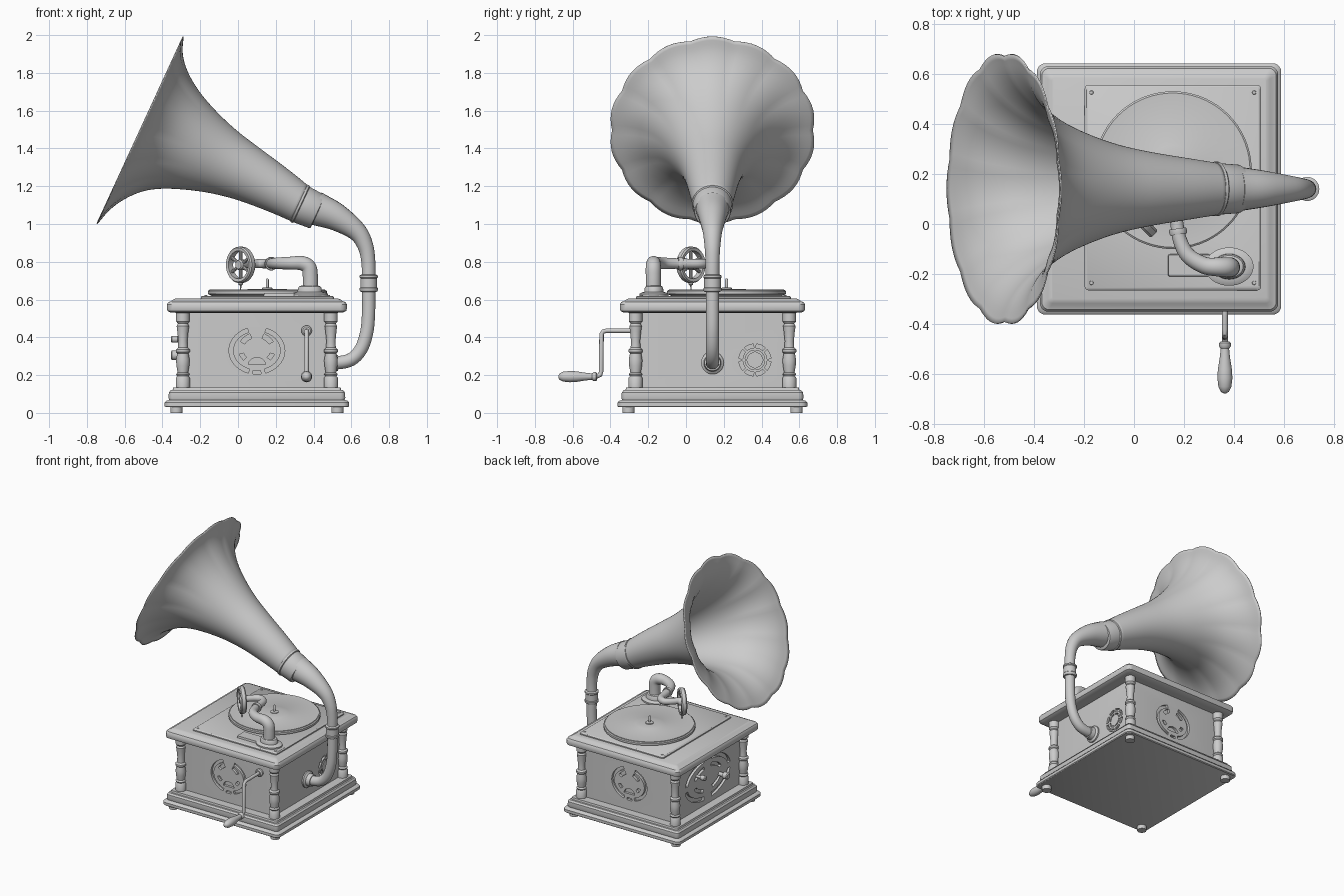
import bpy, bmesh
from math import sin, cos, pi, radians
from mathutils import Vector as V

if "Cube" in bpy.data.objects:
    bpy.data.objects.remove(bpy.data.objects["Cube"])

CX, CY = 0.1, 0.14          # cabinet centre
HX, HY = 0.488, 0.502       # cabinet half sizes at the widest moulding
Z = V((0, 0, 1))


def finish(name, bm):
    bmesh.ops.recalc_face_normals(bm, faces=bm.faces)
    me = bpy.data.meshes.new(name)
    bm.to_mesh(me)
    bm.free()
    ob = bpy.data.objects.new(name, me)
    bpy.context.collection.objects.link(ob)
    return ob


def loft(name, rings, cap=True, closed=False):
    bm = bmesh.new()
    vs = [[bm.verts.new(p) for p in r] for r in rings]
    n = len(vs[0])
    for a, b in list(zip(vs, vs[1:])) + ([(vs[-1], vs[0])] if closed else []):
        for i in range(n):
            j = (i + 1) % n
            bm.faces.new((a[i], a[j], b[j], b[i]))
    if cap and not closed:
        bm.faces.new(vs[0])
        bm.faces.new(vs[-1])
    return finish(name, bm)


def basis(axis):
    axis = V(axis).normalized()
    u = axis.orthogonal().normalized()
    return axis, u, axis.cross(u)


def circle(c, u, v, r, seg):
    return [c + (u * cos(2 * pi * i / seg) + v * sin(2 * pi * i / seg)) * r for i in range(seg)]


def lathe(name, prof, origin, axis=(0, 0, 1), seg=32, closed=False):
    a, u, v = basis(axis)
    return loft(name, [circle(V(origin) + a * t, u, v, r, seg) for r, t in prof], closed=closed)


def spline(pts, n):
    pts = [V(p) for p in pts]
    q = [2 * pts[0] - pts[1]] + pts + [2 * pts[-1] - pts[-2]]
    out = []
    for i in range(1, len(q) - 2):
        a, b, c, d = q[i - 1:i + 3]
        for k in range(n):
            t = k / n
            out.append(0.5 * (2 * b + (c - a) * t + (2 * a - 5 * b + 4 * c - d) * t * t
                              + (3 * b - a - 3 * c + d) * t ** 3))
    return out + [pts[-1]]


def tube(name, pts, seg=24, n=6):
    """Sweep a circle along (x, y, z, radius) points."""
    p = spline(pts, n) if n > 1 else [V(q) for q in pts]
    c = [V(q[:3]) for q in p]
    u, rings = None, []
    for i, q in enumerate(p):
        t = (c[min(i + 1, len(c) - 1)] - c[max(i - 1, 0)]).normalized()
        u = t.orthogonal().normalized() if u is None else (u - t * u.dot(t)).normalized()
        rings.append(circle(c[i], u, t.cross(u), q[3], seg))
    return loft(name, rings)


def slab(name, cx, cy, hx, hy, prof, rad):
    """Stack of rounded rectangles, prof = (inset, z)."""
    rings = []
    for d, z in prof:
        r = max(rad - d * 0.5, 0.004)
        ring = []
        for k, (sx, sy) in enumerate(((1, 1), (-1, 1), (-1, -1), (1, -1))):
            for i in range(6):
                a = pi / 2 * (k + i / 5)
                ring.append(V((cx + sx * (hx - d - r) + r * cos(a), cy + sy * (hy - d - r) + r * sin(a), z)))
        rings.append(ring)
    return loft(name, rings)


# Cabinet: base moulding, top moulding, deck plate
slab("base_moulding", CX, CY, HX, HY, [(.006, .03), (0, .035), (0, .055), (.008, .064), (.024, .068), (.02, .08),
     (.022, .108), (.032, .12), (.042, .122), (.045, .135)], .035)
slab("top_moulding", CX, CY, HX, HY, [(.06, .53), (.03, .532), (.015, .54), (.012, .55), (.012, .575), (.02, .587),
     (.035, .592), (.045, .6), (.06, .606)], .04)
slab("deck_plate", .155, CY + .005, .352, .41, [(0, .6), (0, .614), (.008, .62)], .015)
for sx in (-1, 1):
    for sy in (-1, 1):
        lathe("foot", [(.032, 0), (.032, .032)], (CX + sx * .426, CY + sy * .445, 0))
        lathe("corner_column", [(.037, .13), (.037, .185), (.03, .195), (.036, .205), (.028, .215), (.034, .25),
              (.036, .28), (.03, .315), (.037, .322), (.037, .335), (.026, .345), (.024, .38), (.029, .43),
              (.033, .46), (.026, .472), (.036, .485), (.036, .54)], (CX + sx * .392, CY + sy * .407, 0), seg=24)
        lathe("plate_screw", [(.009, .618), (.007, .624)], (.155 + sx * .325, CY + .005 + sy * .38, 0), seg=12)

# Cabinet body with cut grilles
BX, BY = .38, .395
body = slab("cabinet_body", CX, CY, BX, BY, [(0, .125), (0, .535)], .004)


def arc(rx, ry, a0, a1, w, u=0, v=0, n=14):
    a = [radians(a0 + (a1 - a0) * i / n) for i in range(n + 1)]
    return ([(u + rx * cos(t), v + ry * sin(t)) for t in a]
            + [(u + (rx - w) * cos(t), v + (ry - w) * sin(t)) for t in reversed(a)])


def both(shapes):
    return shapes + [[(-u, v) for u, v in reversed(s)] for s in shapes]


def cut(shapes, normal, h, v0=.33):
    bm = bmesh.new()
    n = V(normal)
    t = Z.cross(n)
    for s in shapes:
        loops = [[bm.verts.new(V((CX, CY, v0)) + n * (h + d) + t * u + Z * v) for u, v in s] for d in (-.018, .02)]
        bm.faces.new(loops[0])
        bm.faces.new(loops[1])
        for i in range(len(s)):
            j = (i + 1) % len(s)
            bm.faces.new((loops[0][i], loops[0][j], loops[1][j], loops[1][i]))
    cutter = finish("grille_cutter", bm)
    cutter.hide_render = True
    m = body.modifiers.new("grille", 'BOOLEAN')
    m.operation, m.solver, m.object = 'DIFFERENCE', 'EXACT', cutter
    bpy.context.view_layer.objects.active = body
    bpy.ops.object.modifier_apply(modifier=m.name)
    bpy.data.objects.remove(cutter)


mouth = [(.045 * cos(pi * i / 12), -.075 + .038 * sin(pi * i / 12)) for i in range(13)]
front = both([arc(.148, .125, 110, 252, .022), arc(.1, .095, 112, 150, .026),
              arc(.095, .075, 195, 222, .022)]) + [mouth, arc(.14, .125, 261, 279, .018)]
cut(front, (0, -1, 0), BY)
cut(front, (0, 1, 0), BY)
cut([arc(.085, .085, 45 * k + 5, 45 * k + 40, .02, .225, -.05, 6) for k in range(8)]
    + [arc(.052, .052, 90 * k + 6, 90 * k + 84, .01, .225, -.05, 8) for k in range(4)], (1, 0, 0), BX)
cut(both([arc(.27, .16, 100, 172, .03), arc(.27, .16, 188, 260, .03), arc(.17, .1, 105, 160, .025),
          arc(.17, .1, 200, 250, .025)]), (-1, 0, 0), BX)
for y, z, r in ((.27, .39, .018), (.0, .305, .025)):
    lathe("side_knob", [(r * .6, 0), (r * .6, .035), (r, .04), (r, .07), (r * .7, .076)],
          (CX - BX, y, z), (-1, 0, 0), 24)

# Turntable
lathe("platter", [(.2, .615), (.29, .618), (.315, .63), (.315, .645), (.308, .65)], (.155, .215, 0), seg=72)
lathe("record", [(.305, .648), (.305, .654), (.11, .652), (.1, .656), (.03, .657)], (.155, .215, 0), seg=72)
lathe("spindle", [(.03, .65), (.028, .662), (.008, .665), (.008, .705), (.004, .711)], (.155, .215, 0), seg=16)
slab("speed_lever_plate", .22, -.165, .085, .045, [(0, .615), (.003, .634)], .008)

# Tone arm and its round sound box
base = lathe("arm_base", [(.09, .615), (.09, .63), (.075, .638), (.06, .64), (.058, .66), (.052, .67), (.04, .674)],
             (0, 0, 0), seg=40)
base.location = (.38, -.17, 0)
base.scale = (1.08, .85, 1)
tube("tone_arm", [(.383, -.173, .65, .04), (.383, -.173, .72, .04), (.375, -.173, .77, .04), (.34, -.172, .792, .038),
     (.28, -.165, .793, .034), (.215, -.125, .792, .031), (.182, -.06, .791, .028), (.17, .01, .79, .026),
     (.157, .075, .79, .025), (.12, .105, .79, .024), (.08, .09, .79, .023), (.02, .03, .79, .022)])
lathe("arm_ring", [(.034, -.012), (.036, 0), (.034, .012)], (.176, -.03, .79), (-.15, 1, 0), 24)
C, N, S = V((.014, .026, .784)), V((1, 1, 0)).normalized(), V((-1, 1, 0)).normalized()
lathe("sound_box_rim", [(.074, -.018), (.09, -.02), (.096, -.012), (.096, .012), (.09, .02), (.074, .018)],
      C, N, 40, True)
lathe("sound_box_hub", [(.022, -.018), (.028, -.01), (.028, .02), (.024, .03)], C, N, 24)
for k in range(6):
    a = radians(60 * k + 30)
    lathe("sound_box_spoke", [(.009, .015), (.009, .08)], C, S * cos(a) + Z * sin(a), 10)
lathe("needle_holder", [(.012, 0), (.012, .025), (.004, .03), (.003, .05)], C - Z * .08, (0, 0, -1), 12)

# Crank
lathe("crank_bush", [(.028, 0), (.028, .012), (.02, .02)], (.363, CY - BY, .435), (0, -1, 0), 24)
tube("crank", [(.363, y, z, .012) for y, z in ((-.24, .435), (-.42, .435), (-.438, .431), (-.447, .418), (-.449, .22),
     (-.454, .202), (-.47, .194), (-.55, .192))], 16, 1)
lathe("crank_handle", [(.018, .0), (.024, .006), (.024, .018), (.017, .028), (.02, .06), (.028, .11), (.03, .145),
      (.026, .18), (.016, .2), (.006, .206)], (.363, -.47, .192), (0, -1, 0), 24)

# Horn pipe with collars
lathe("pipe_flange", [(.06, 0), (.06, .01), (.046, .02), (.042, .05)], (CX + BX, CY, .265), (1, 0, 0))
tube("lower_pipe", [(x, CY, z, .035) for x, z in ((.46, .265), (.55, .268), (.61, .29), (.655, .345), (.682, .43),
     (.691, .53), (.692, .67))])
lathe("pipe_collar", [(.036, .64), (.044, .642), (.048, .648), (.048, .66), (.044, .665), (.044, .712), (.048, .717),
      (.048, .727), (.038, .733)], (.692, CY, 0))
tube("horn_neck", [(.692, CY, .7, .036), (.69, CY, .8, .037), (.674, CY, .885, .042), (.628, CY, .962, .052),
     (.52, CY, 1.037, .073), (.41, CY, 1.083, .09)])
D = V((-.908, 0, .418)).normalized()
UP, SIDE = V((.418, 0, .908)).normalized(), V((0, 1, 0))
O = V((.328, CY, 1.107))
lathe("horn_collar", [(.088, -.105), (.094, -.102), (.097, -.095), (.103, -.01), (.109, -.006), (.109, .006),
      (.1, .01)], O, D, 48)

# Flared horn with scalloped rim: (distance, axis rise, radius)
rings = []
for s, off, r in spline([(-.01, 0, .1), (.12, .015, .118), (.3, .028, .144), (.45, .031, .174), (.58, .032, .214),
                         (.7, .033, .264), (.79, .03, .32), (.86, .02, .39), (.905, .01, .463), (.932, 0, .546)], 4):
    k = .028 * max(0, (s - .55) / .38) ** 2
    ring = []
    for i in range(112):
        a = 2 * pi * i / 112
        q = r * (1 - k * (1 - abs(cos(7 * a))))
        ring.append(O + D * s + UP * (off + q * cos(a)) + SIDE * q * sin(a))
    rings.append(ring)
horn = loft("horn", rings, cap=False)
m = horn.modifiers.new("thickness", 'SOLIDIFY')
m.thickness, m.offset = .006, 0

# Smooth shading with crisp edges
bpy.ops.object.select_all(action='SELECT')
bpy.context.view_layer.objects.active = horn
bpy.ops.object.shade_smooth_by_angle(angle=radians(35))
